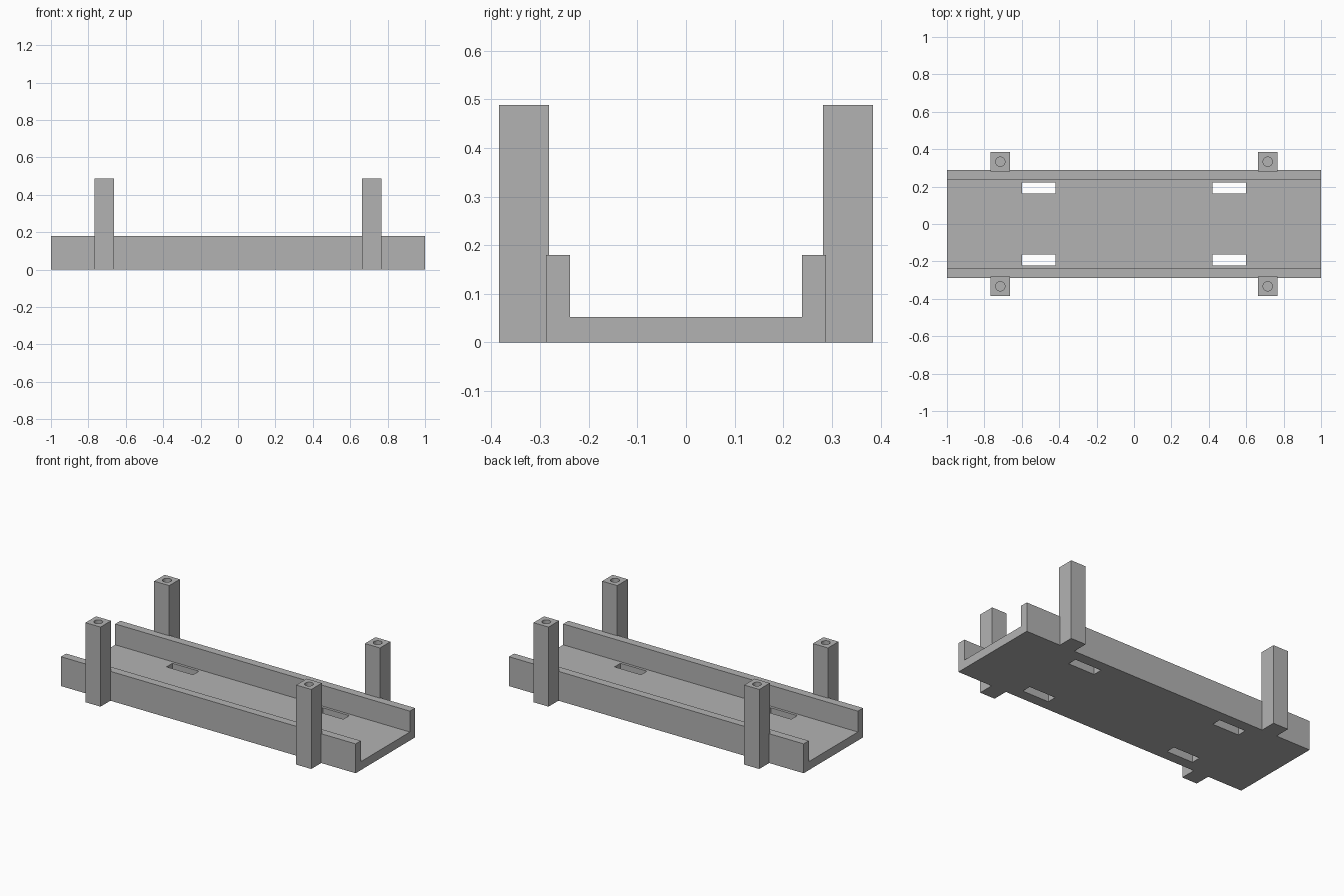
import bpy
import bmesh
from mathutils import Matrix, Vector

cube = bpy.data.objects.get("Cube")
if cube:
    bpy.data.objects.remove(cube, do_unlink=True)

# Single grey material
grey = bpy.data.materials.new("plain grey")
grey.use_nodes = True
colour = (0.45, 0.45, 0.45, 1)
grey.diffuse_color = colour
grey.node_tree.nodes["Principled BSDF"].inputs["Base Color"].default_value = colour

LENGTH, HALF_WIDTH, INNER = 2.0, 0.288, 0.238
FLOOR, WALL_TOP = 0.052, 0.18
POST_X, POST_Y, POST_SIDE, POST_HEIGHT = 0.715, 0.333, 0.102, 0.488
HOLE_RADIUS, HOLE_DEPTH = 0.025, 0.2
SLOT_X, SLOT_Y = 0.51, 0.193
CORNERS = [(sx, sy) for sx in (-1, 1) for sy in (-1, 1)]


def make_object(name, bm):
    bmesh.ops.recalc_face_normals(bm, faces=bm.faces)
    mesh = bpy.data.meshes.new(name)
    bm.to_mesh(mesh)
    bm.free()
    mesh.materials.append(grey)
    obj = bpy.data.objects.new(name, mesh)
    bpy.context.collection.objects.link(obj)
    return obj


def add_box(bm, centre, size):
    matrix = Matrix.Translation(centre) @ Matrix.Diagonal((*size, 1))
    bmesh.ops.create_cube(bm, size=1, matrix=matrix)


def cut(target, cutter):
    mod = target.modifiers.new("cut", "BOOLEAN")
    mod.operation = "DIFFERENCE"
    mod.solver = "EXACT"
    mod.object = cutter
    cutter.hide_render = True
    bpy.context.view_layer.objects.active = target
    bpy.ops.object.modifier_apply(modifier=mod.name)
    bpy.data.objects.remove(cutter, do_unlink=True)


# Channel tray: U profile swept along x
half = [(HALF_WIDTH, 0), (HALF_WIDTH, WALL_TOP), (INNER, WALL_TOP), (INNER, FLOOR)]
profile = half + [(-y, z) for y, z in reversed(half)]
bm = bmesh.new()
end = bm.faces.new([bm.verts.new((-LENGTH / 2, y, z)) for y, z in profile])
swept = bmesh.ops.extrude_face_region(bm, geom=[end], use_keep_orig=True)
bmesh.ops.translate(bm, vec=Vector((LENGTH, 0, 0)),
                    verts=[v for v in swept["geom"] if isinstance(v, bmesh.types.BMVert)])
tray = make_object("tray", bm)

# Strap slots through the floor
bm = bmesh.new()
for sx, sy in CORNERS:
    add_box(bm, (sx * SLOT_X, sy * SLOT_Y, FLOOR / 2), (0.18, 0.058, 0.12))
cut(tray, make_object("slot_cutter", bm))

# Corner posts with a blind screw hole in the top
for sx, sy in CORNERS:
    x, y = sx * POST_X, sy * POST_Y
    bm = bmesh.new()
    add_box(bm, (x, y, POST_HEIGHT / 2), (POST_SIDE, POST_SIDE, POST_HEIGHT))
    name = ("front" if sy < 0 else "back") + ("_left" if sx > 0 else "_right")
    post = make_object(name + "_post", bm)
    bm = bmesh.new()
    bmesh.ops.create_cone(bm, cap_ends=True, segments=32, radius1=HOLE_RADIUS,
                          radius2=HOLE_RADIUS, depth=2 * HOLE_DEPTH,
                          matrix=Matrix.Translation((x, y, POST_HEIGHT)))
    cut(post, make_object("hole_cutter", bm))
